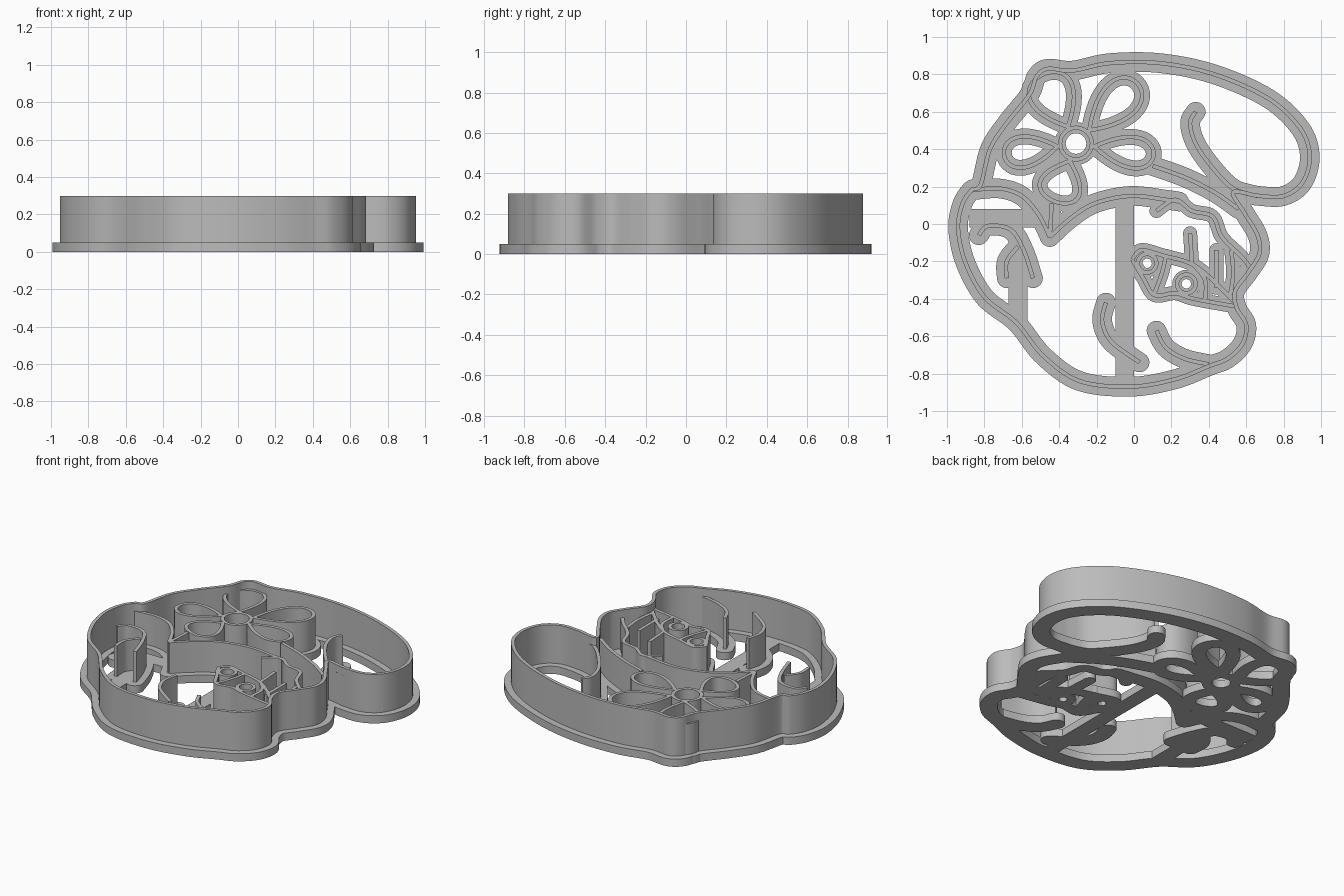
import bpy
import bmesh
from math import sin, cos, pi, radians
from mathutils import Vector

if "Cube" in bpy.data.objects:
    bpy.data.objects.remove(bpy.data.objects["Cube"])

BASE, RIM, INNER = 0.05, 0.30, 0.25
WALL, FLANGE, FINE = 0.022, 0.105, 0.075
parts = []

grey = bpy.data.materials.new("plain grey plastic")
grey.use_nodes = True
GREY = (0.5, 0.5, 0.5, 1)
grey.diffuse_color = GREY
grey.node_tree.nodes["Principled BSDF"].inputs["Base Color"].default_value = GREY


def add_object(name, bm):
    mesh = bpy.data.meshes.new(name)
    bm.to_mesh(mesh)
    bm.free()
    mesh.materials.append(grey)
    obj = bpy.data.objects.new(name, mesh)
    bpy.context.collection.objects.link(obj)
    parts.append(obj)
    return obj


def smooth_path(points, closed, steps=8):
    """Catmull-Rom path through points given in hundredths."""
    pts = [Vector(p) / 100 for p in points]
    n = len(pts)

    def at(i):
        return pts[i % n] if closed else pts[max(0, min(n - 1, i))]

    path = []
    for i in range(n if closed else n - 1):
        a, b, c, d = at(i - 1), at(i), at(i + 1), at(i + 2)
        for k in range(steps):
            t = k / steps
            path.append(b + (c - a) * t / 2 + (a * 2 - b * 5 + c * 4 - d) * t * t / 2
                        + (b * 3 - a - c * 3 + d) * t * t * t / 2)
    return path if closed else path + [pts[-1]]


def ribbon(name, path, closed, low, high, width):
    """Upright sheet along the path, thickened on both sides."""
    bm = bmesh.new()
    lower = [bm.verts.new((p.x, p.y, low)) for p in path]
    upper = [bm.verts.new((p.x, p.y, high)) for p in path]
    n = len(path)
    for i in range(n if closed else n - 1):
        j = (i + 1) % n
        bm.faces.new((lower[i], lower[j], upper[j], upper[i]))
    obj = add_object(name, bm)
    thick = obj.modifiers.new("thickness", "SOLIDIFY")
    thick.thickness = width
    thick.offset = 0


def disc(name, centre, radius):
    bm = bmesh.new()
    bmesh.ops.create_cone(bm, cap_ends=True, segments=24, radius1=radius,
                          radius2=radius, depth=BASE)
    bmesh.ops.translate(bm, verts=bm.verts, vec=(centre.x, centre.y, BASE / 2))
    add_object(name, bm)


def blade(name, path, closed=False, top=INNER, width=FLANGE):
    """Thin wall standing on a wide, round-ended foot."""
    ribbon(name + "_foot", path, closed, 0, BASE, width)
    ribbon(name + "_wall", path, closed, BASE - 0.01, top, WALL)
    if not closed:
        for end in (path[0], path[-1]):
            disc(name + "_foot_end", end, width / 2)


def bar(name, x1, x2, y1, y2):
    bm = bmesh.new()
    bmesh.ops.create_cube(bm, size=1)
    bmesh.ops.scale(bm, verts=bm.verts, vec=(x2 - x1, y2 - y1, BASE))
    bmesh.ops.translate(bm, verts=bm.verts,
                        vec=((x1 + x2) / 2, (y1 + y2) / 2, BASE / 2))
    add_object(name, bm)


def ring(name, x, y, radius, width):
    path = [Vector((x + radius * cos(i * pi / 16), y + radius * sin(i * pi / 16)))
            for i in range(32)]
    blade(name, path, True, INNER, width)


# Outer cutting edge
outline = [(-82, 21), (-77, 40), (-68, 54), (-56, 69), (-52, 79), (-46, 83),
           (-33, 82), (-13, 86), (14, 86), (43, 80), (72, 67), (89, 51),
           (94, 36), (90, 22), (80, 15), (67, 15), (53, 17), (59, 6),
           (66, -6), (67, -16), (61, -26), (54, -36), (55, -45), (60, -54),
           (58, -64), (50, -72), (40, -76), (22, -83), (-2, -87), (-29, -84),
           (-48, -71), (-60, -56), (-66, -50), (-80, -39), (-90, -21),
           (-94, -3), (-92, 10), (-87, 18)]
blade("outer_edge", smooth_path(outline, True), True, RIM)

# Inner stamping lines on the hat and ears
strokes = {
    "hat_curl": [(33, 60), (30, 54), (33, 43), (42, 30), (53, 19), (66, 15)],
    "brim_upper": [(10, 31), (27, 25), (43, 17), (56, 8)],
    "brim_lower": [(-45, -7), (-34, 3), (-21, 11), (-2, 15), (17, 13), (24, 12)],
    "ear_top": [(-87, 18), (-72, 19), (-60, 15), (-51, 5), (-45, -7)],
    "hat_fold": [(-44, 11), (-45, -7)],
    "ear_inner": [(-83, -6), (-78, -1), (-66, -3), (-59, -14), (-54, -29)],
    "ear_fold": [(-62, -12), (-68, -20), (-68, -29)],
    "cheek": [(-15, -42), (-17, -52), (-12, -63), (3, -74)],
    "snout": [(12, -57), (17, -66), (27, -72), (40, -75)],
}
for name, points in strokes.items():
    blade(name, smooth_path(points, False))

# Finer lines of the face
fine_strokes = {
    "fringe": [(12, 7), (22, 13), (31, 7), (42, 4), (47, -7), (57, -17), (62, -23)],
    "upper_lid": [(-1, -19), (4, -14), (16, -17), (30, -21), (41, -29), (54, -42)],
    "lower_lid": [(-1, -19), (5, -29), (11, -38), (22, -37), (32, -40), (54, -44)],
    "eye_divider": [(17, -17), (15, -26), (11, -37)],
    "eye_corner": [(32, -22), (38, -30), (38, -41)],
    "lash_inner": [(30, -5), (31, -21)],
    "lash_middle": [(44, -14), (44, -34)],
    "lash_outer": [(52, -14), (53, -27), (51, -40)],
}
for name, points in fine_strokes.items():
    blade(name, smooth_path(points, False), width=FINE)
ring("left_pupil", 0.28, -0.32, 0.05, 0.05)
ring("right_pupil", 0.07, -0.21, 0.05, 0.05)

# Flower: centre ring and five teardrop petals (angle, length, half width)
FX, FY = -0.31, 0.43
ring("flower_centre", FX, FY, 0.085, 0.06)
for angle, length, half in ((45, 0.46, 0.11), (-9, 0.42, 0.09), (-110, 0.33, 0.12),
                            (189, 0.39, 0.09), (116, 0.41, 0.13)):
    a = radians(angle)
    petal = []
    for i in range(40):
        t = 2 * pi * i / 40
        u = 0.1 + (length - 0.1) * (1 - cos(t)) / 2
        v = 1.2 * half * sin(t) * sin(t / 2)
        petal.append(Vector((FX + u * cos(a) - v * sin(a), FY + u * sin(a) + v * cos(a))))
    blade("petal", petal, True, INNER, 0.085)

# Flat bracing bars
bar("centre_brace", -0.1, 0, -0.85, 0.13)
bar("ear_brace", -0.88, -0.53, -0.02, 0.08)
bar("cheek_brace", -0.67, -0.57, -0.52, -0.14)

# Bake thickness, then smooth the curved walls while keeping the rims sharp
bpy.ops.object.select_all(action="DESELECT")
for obj in parts:
    obj.select_set(True)
bpy.context.view_layer.objects.active = parts[0]
bpy.ops.object.convert(target="MESH")
bpy.ops.object.shade_smooth_by_angle(angle=radians(35))
